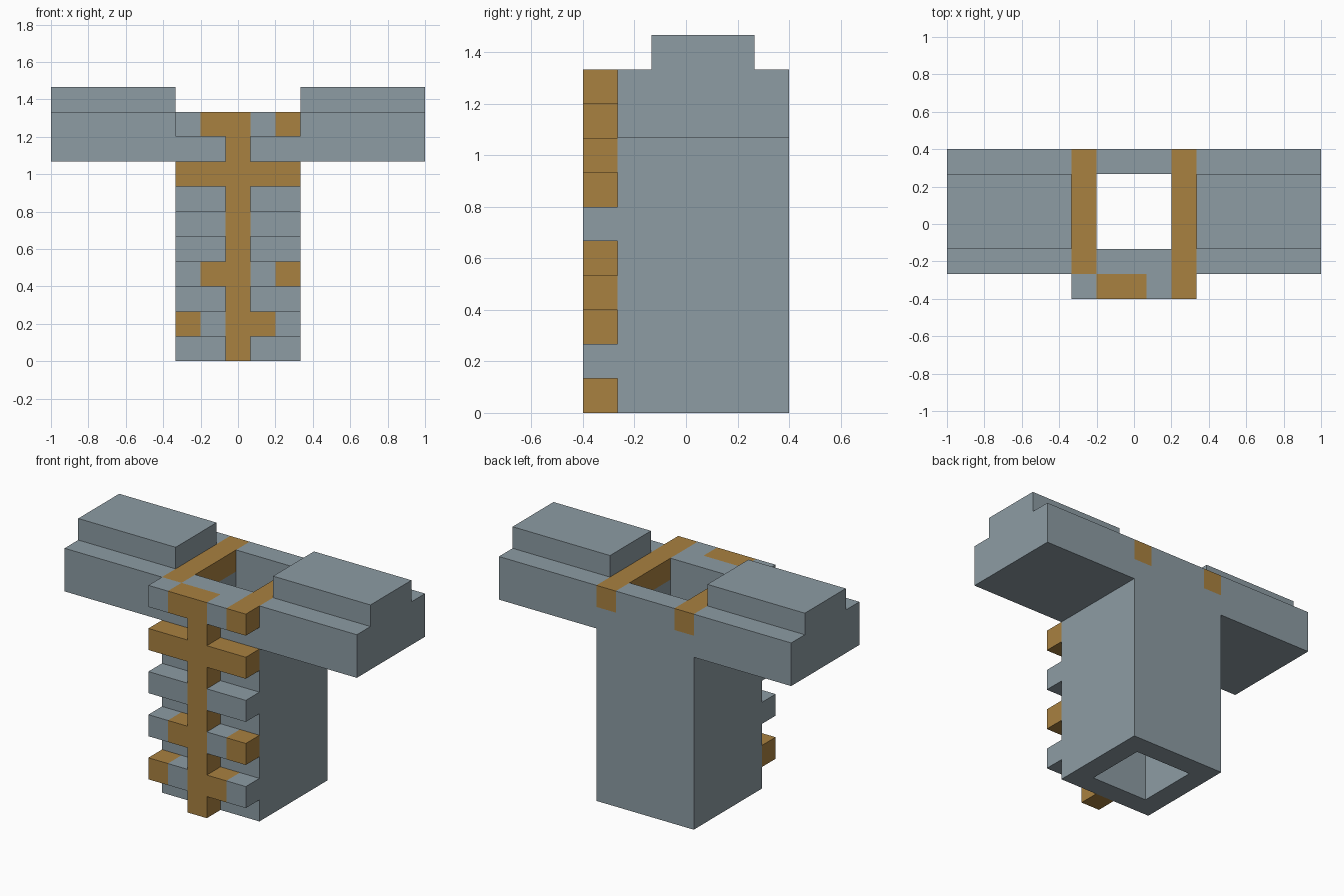
import bpy
import bmesh

cube = bpy.data.objects.get("Cube")
if cube:
    bpy.data.objects.remove(cube, do_unlink=True)

U = 2 / 15  # one block


def make_material(name, rgb):
    mat = bpy.data.materials.new(name)
    mat.use_nodes = True
    mat.diffuse_color = (*rgb, 1)
    mat.node_tree.nodes["Principled BSDF"].inputs["Base Color"].default_value = (*rgb, 1)
    return mat


MATERIALS = [make_material("blue grey", (0.266, 0.332, 0.371)),
             make_material("ochre", (0.397, 0.220, 0.051))]
GREY, OCHRE = 0, 1


def build(name, xs, ys, zs, fill):
    """Solid from grid cells: fill(i, j, k) gives a colour index or None.
    Only faces between a filled and an empty cell are made."""
    axes = (xs, ys, zs)
    cells = {}
    for i in range(len(xs) - 1):
        for j in range(len(ys) - 1):
            for k in range(len(zs) - 1):
                colour = fill(i, j, k)
                if colour is not None:
                    cells[i, j, k] = colour
    bm = bmesh.new()
    verts = {}

    def vert(key):
        if key not in verts:
            verts[key] = bm.verts.new([axes[a][key[a]] * U for a in range(3)])
        return verts[key]

    for cell, colour in cells.items():
        for a in range(3):
            b, c = (a + 1) % 3, (a + 2) % 3
            for side in (0, 1):
                beside = list(cell)
                beside[a] += 2 * side - 1
                if tuple(beside) in cells:
                    continue
                corners = []
                for db, dc in ((0, 0), (1, 0), (1, 1), (0, 1)):
                    key = list(cell)
                    key[a] += side
                    key[b] += db
                    key[c] += dc
                    corners.append(vert(tuple(key)))
                face = bm.faces.new(corners if side else corners[::-1])
                face.material_index = colour
    mesh = bpy.data.meshes.new(name)
    bm.to_mesh(mesh)
    bm.free()
    for mat in MATERIALS:
        mesh.materials.append(mat)
    obj = bpy.data.objects.new(name, mesh)
    bpy.context.collection.objects.link(obj)
    return obj


# Hollow tower, open at both ends, with ochre caps on its side walls
def tower_fill(i, j, k):
    if i == 1 and j == 1:
        return None
    return OCHRE if k == 1 and i != 1 else GREY


build("tower", [-2.5, -1.5, 1.5, 2.5], [-2, -1, 2, 3], [0, 9, 10], tower_fill)


# Side arms with a narrower raised block on top
def arm_fill(i, j, k):
    return GREY if k == 0 or j == 1 else None


for name, xs in (("left_arm", [2.5, 7.5]), ("right_arm", [-7.5, -2.5])):
    build(name, xs, [-2, -1, 2, 3], [8, 10, 11], arm_fill)

# Front spine and ribs, rows from bottom to top: O ochre, G grey, . empty
GAP = "..O.."
ROWS = [GAP, "OGOOG", GAP, "GOOGO", GAP, "GGOGG", GAP, "OOOOO", GAP, "GOOGO"]
COLOURS = {"O": OCHRE, "G": GREY, ".": None}
build("front_spine_and_ribs", [x - 2.5 for x in range(6)], [-3, -2], range(11),
      lambda i, j, k: COLOURS[ROWS[k][i]])
